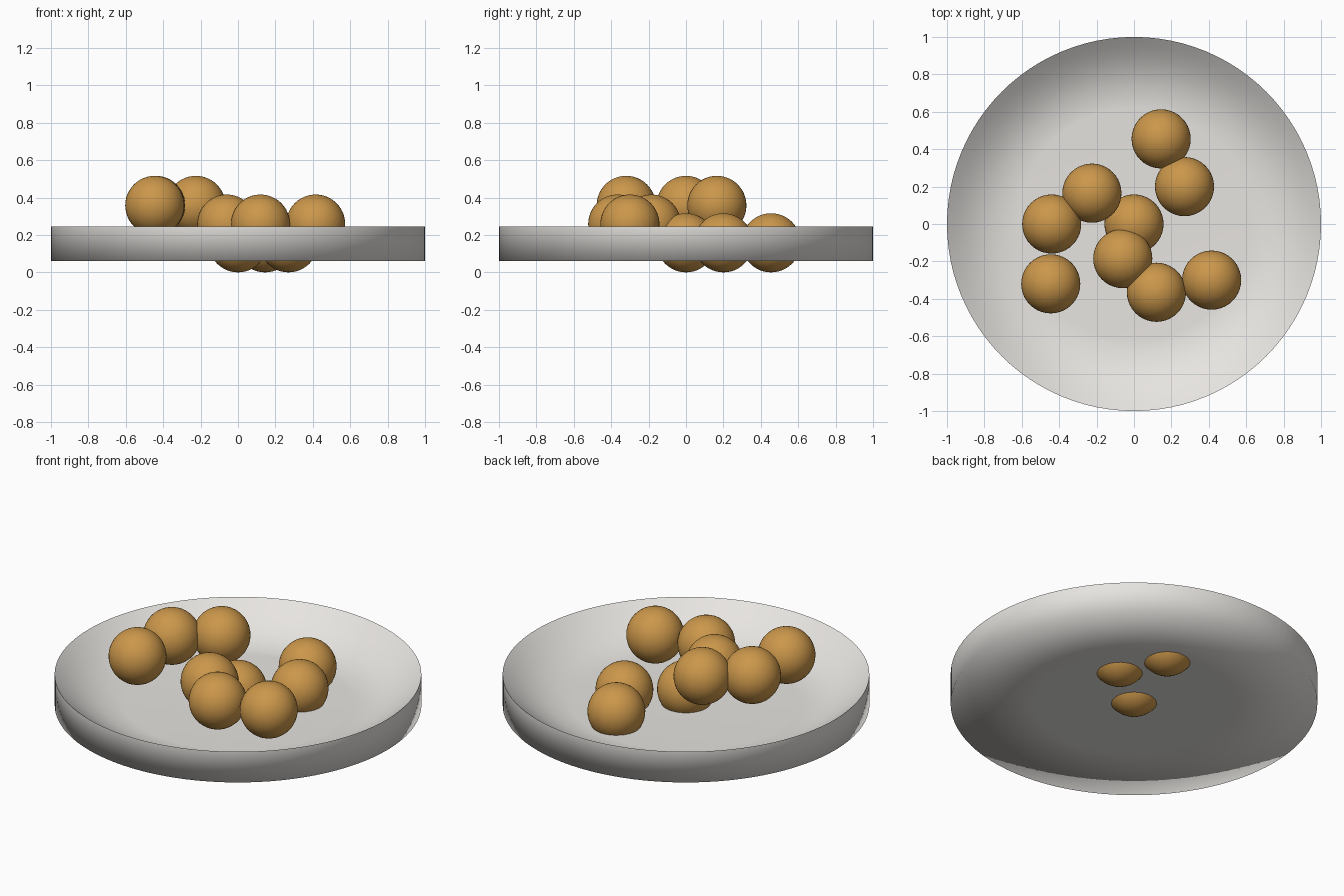
import bpy, bmesh, math

if "Cube" in bpy.data.objects:
    bpy.data.objects.remove(bpy.data.objects["Cube"])


def material(name, color):
    m = bpy.data.materials.new(name)
    m.diffuse_color = color
    m.use_nodes = True
    m.node_tree.nodes["Principled BSDF"].inputs["Base Color"].default_value = m.diffuse_color
    return m


def add_object(name, bm, mat, angle):
    me = bpy.data.meshes.new(name)
    bm.to_mesh(me)
    bm.free()
    ob = bpy.data.objects.new(name, me)
    bpy.context.collection.objects.link(ob)
    me.materials.append(mat)
    bpy.ops.object.select_all(action='DESELECT')
    ob.select_set(True)
    bpy.context.view_layer.objects.active = ob
    bpy.ops.object.shade_smooth_by_angle(angle=math.radians(angle))
    return ob


def lathe(bm, profile, steps=96):
    # Revolve (radius, z) points around the z axis
    rings = []
    for r, z in profile:
        if r == 0:
            rings.append([bm.verts.new((0, 0, z))] * steps)
        else:
            rings.append([bm.verts.new((r * math.cos(2 * math.pi * i / steps),
                                        r * math.sin(2 * math.pi * i / steps), z))
                          for i in range(steps)])
    for a, b in zip(rings, rings[1:]):
        for i in range(steps):
            j = (i + 1) % steps
            quad = [a[i], a[j], b[j], b[i]]
            bm.faces.new(list(dict.fromkeys(quad)))


china = material("off_white", (0.80, 0.78, 0.75, 1))
golden = material("golden_brown", (0.60, 0.31, 0.07, 1))

# Dish: flat underside, upright edge, curved inside wall, flat floor
BOTTOM, FLOOR, RIM = 0.06, 0.075, 0.245
bm = bmesh.new()
lathe(bm, [(0.555, BOTTOM), (1, BOTTOM), (1, RIM), (0.95, 0.204), (0.89, 0.161),
           (0.82, 0.121), (0.74, 0.091), (0.66, 0.077), (0.62, FLOOR), (0, FLOOR)])
bmesh.ops.recalc_face_normals(bm, faces=bm.faces)
for f in bm.faces:
    if f.calc_center_median().z < BOTTOM + 0.001 and f.normal.z > 0:
        bmesh.ops.reverse_faces(bm, faces=bm.faces)
        break
add_object("dish", bm, china, 100)

# Separate round base set flush in the underside
bm = bmesh.new()
lathe(bm, [(0.555, BOTTOM), (0, BOTTOM)])
for f in bm.faces:
    f.normal_update()
    if f.normal.z > 0:
        f.normal_flip()
add_object("dish_base", bm, china, 30)

# Balls in three layers: height, then positions
R = 0.158
layers = {
    0.158: [(0, 0), (0.27, 0.20), (0.145, 0.455)],
    0.258: [(-0.06, -0.185), (0.12, -0.365), (0.415, -0.30)],
    0.358: [(-0.225, 0.165), (-0.44, 0), (-0.445, -0.32)],
}
count = 0
for z, spots in layers.items():
    for x, y in spots:
        count += 1
        bm = bmesh.new()
        bmesh.ops.create_uvsphere(bm, u_segments=40, v_segments=24, radius=R)
        add_object(f"ball_{count}", bm, golden, 60).location = (x, y, z)
